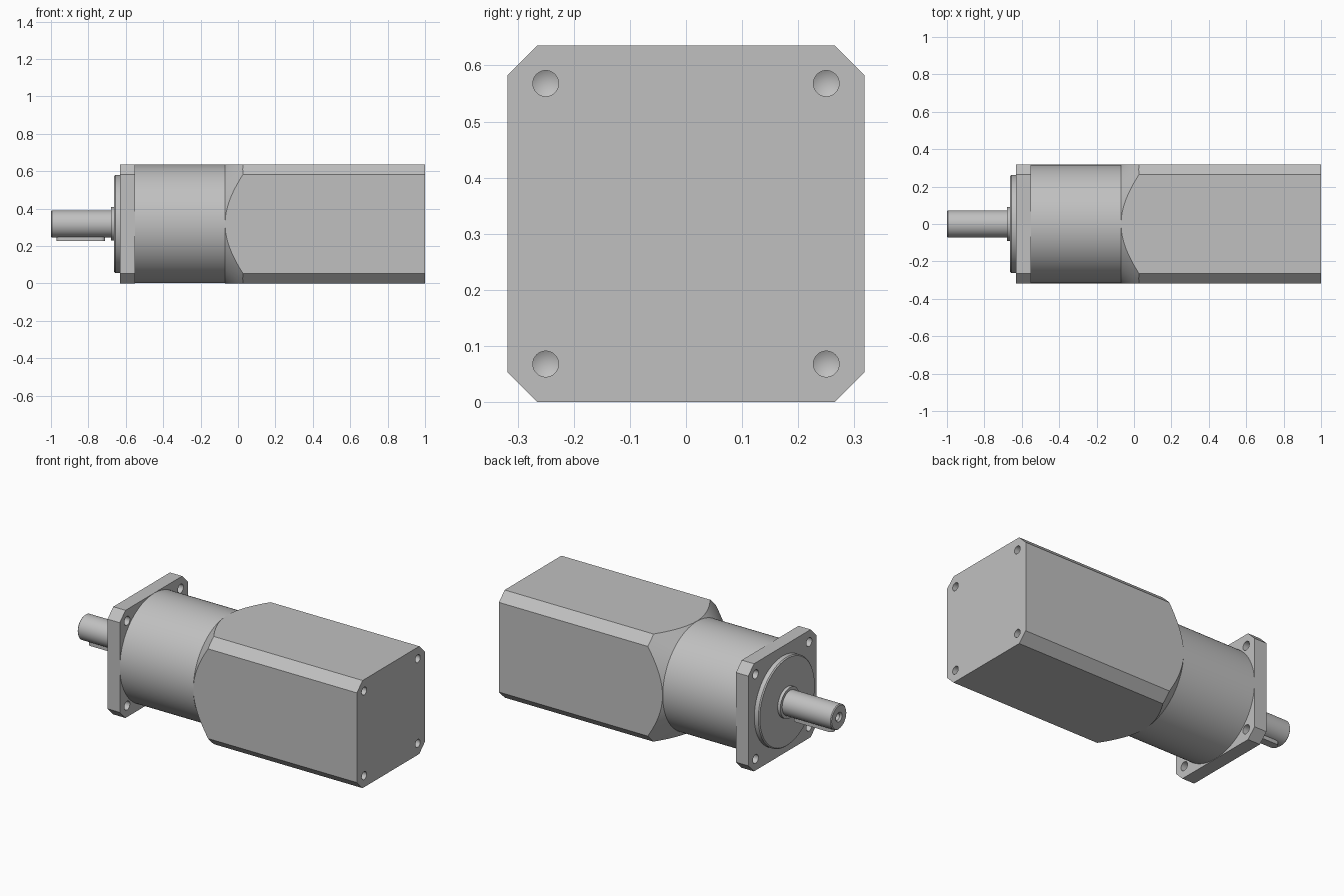
import bpy
import bmesh
import math
from mathutils import Vector

if "Cube" in bpy.data.objects:
    bpy.data.objects.remove(bpy.data.objects["Cube"], do_unlink=True)

HALF = 0.318       # half width of the square sections, also the axis height
CHAMFER = 0.053    # corner cut of the square sections
BOLT = 0.25        # bolt offset from the axis
SEGMENTS = 128

# Single bare metal colour
metal = bpy.data.materials.new("light grey metal")
metal.use_nodes = True
metal.diffuse_color = (0.53, 0.53, 0.53, 1)
metal.node_tree.nodes["Principled BSDF"].inputs["Base Color"].default_value = metal.diffuse_color


def finish(name, bm):
    bmesh.ops.recalc_face_normals(bm, faces=bm.faces[:])
    mesh = bpy.data.meshes.new(name)
    bm.to_mesh(mesh)
    bm.free()
    obj = bpy.data.objects.new(name, mesh)
    bpy.context.collection.objects.link(obj)
    mesh.materials.append(metal)
    return obj


def lathe(name, profile, y=0, z=HALF, segments=SEGMENTS):
    """Spin (x, radius) points about a line parallel to x."""
    bm = bmesh.new()
    verts = [bm.verts.new((x, 0, r)) for x, r in profile]
    edges = [bm.edges.new(pair) for pair in zip(verts, verts[1:])]
    bmesh.ops.spin(bm, geom=verts + edges, cent=(0, 0, 0), axis=(1, 0, 0),
                   angle=2 * math.pi, steps=segments, use_merge=True)
    bmesh.ops.remove_doubles(bm, verts=bm.verts[:], dist=1e-5)
    bmesh.ops.translate(bm, verts=bm.verts[:], vec=(0, y, z))
    return finish(name, bm)


def prism(name, outline, offset):
    """Extrude a closed outline of 3D points."""
    bm = bmesh.new()
    face = bm.faces.new([bm.verts.new(p) for p in outline])
    made = bmesh.ops.extrude_face_region(bm, geom=[face], use_keep_orig=True)
    moved = [v for v in made["geom"] if isinstance(v, bmesh.types.BMVert)]
    bmesh.ops.translate(bm, verts=moved, vec=Vector(offset))
    return finish(name, bm)


def chamfered_block(name, x0, x1):
    near = HALF - CHAMFER
    corners = []
    for sy, sz in ((1, 1), (-1, 1), (-1, -1), (1, -1)):
        pair = [(x0, sy * HALF, HALF + sz * near), (x0, sy * near, HALF + sz * HALF)]
        corners += pair if sy * sz > 0 else pair[::-1]
    return prism(name, corners, (x1 - x0, 0, 0))


def boolean(obj, cutter, operation):
    mod = obj.modifiers.new("cut", "BOOLEAN")
    mod.operation = operation
    mod.solver = "EXACT"
    mod.object = cutter
    bpy.context.view_layer.update()
    with bpy.context.temp_override(object=obj, active_object=obj, selected_objects=[obj]):
        bpy.ops.object.modifier_apply(modifier=mod.name)
    bpy.data.objects.remove(cutter, do_unlink=True)


def drill_corners(obj, profile):
    for sy in (-1, 1):
        for sz in (-1, 1):
            drill = lathe("drill", profile, sy * BOLT, HALF + sz * BOLT, 32)
            boolean(obj, drill, "DIFFERENCE")


# Motor housing: chamfered square bar, turned to a cone at its front end
housing = chamfered_block("motor_housing", -0.2, 1)
turning = lathe("turning", [(-0.07, 0), (-0.07, 0.317), (0.08, 0.467), (1.1, 0.467), (1.1, 0)])
boolean(housing, turning, "INTERSECT")
drill_corners(housing, [(1.05, 0), (1.05, 0.023), (0.9, 0.023), (0.887, 0)])

# Mounting flange with through holes
flange = chamfered_block("mounting_flange", -0.63, -0.55)
drill_corners(flange, [(-0.7, 0), (-0.7, 0.026), (-0.5, 0.026), (-0.5, 0)])

# Round gearbox, pilot disc, and shaft collar
gearbox = lathe("gearbox_barrel", [(-0.56, 0), (-0.56, 0.317), (-0.07, 0.317), (-0.07, 0)])
pilot = lathe("pilot_disc", [(-0.662, 0), (-0.662, 0.256), (-0.656, 0.262), (-0.62, 0.262), (-0.62, 0)])
collar = lathe("shaft_collar", [(-0.68, 0), (-0.68, 0.09), (-0.65, 0.09), (-0.65, 0)])

# Output shaft with a centre bore
shaft = lathe("output_shaft", [(-0.91, 0), (-0.92, 0.02), (-0.99, 0.02), (-1, 0.028),
                               (-1, 0.068), (-0.995, 0.073), (-0.65, 0.073), (-0.65, 0)])

# Round-ended key under the shaft
radius, steps = 0.023, 12
outline = []
for centre, start in ((-0.733, -math.pi / 2), (-0.947, math.pi / 2)):
    for i in range(steps + 1):
        a = start + math.pi * i / steps
        outline.append((centre + radius * math.cos(a), radius * math.sin(a), 0.226))
key = prism("shaft_key", outline, (0, 0, 0.05))

# Smooth the turned surfaces, keep the machined edges sharp
bpy.ops.object.select_all(action="DESELECT")
for part in (housing, flange, gearbox, pilot, collar, shaft, key):
    part.select_set(True)
    bpy.context.view_layer.objects.active = part
bpy.ops.object.shade_smooth_by_angle(angle=math.radians(30))
